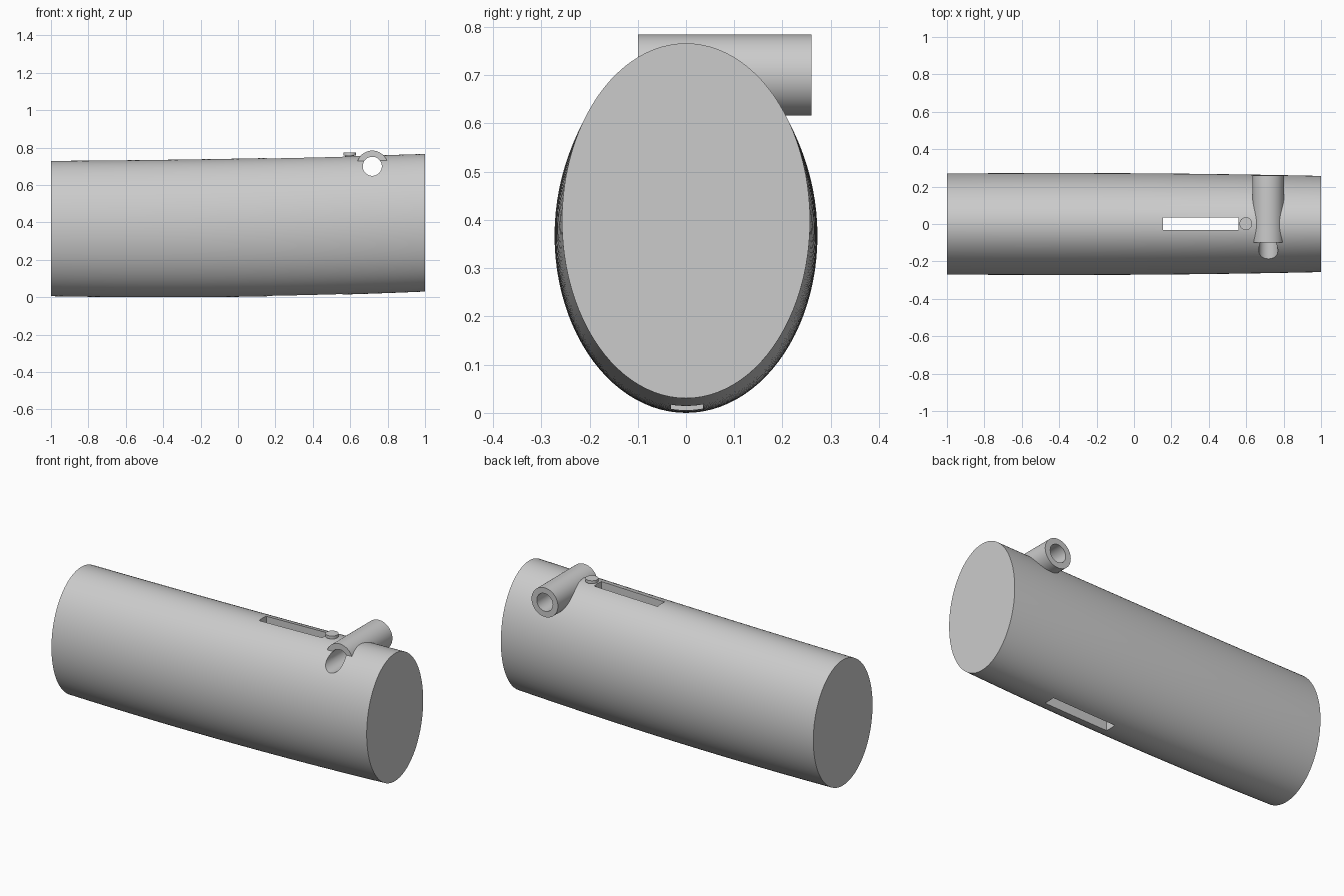
import bpy, bmesh, math
from mathutils import Matrix

default = bpy.data.objects.get("Cube")
if default:
    bpy.data.objects.remove(default, do_unlink=True)

grey = bpy.data.materials.new("plain grey")
grey.use_nodes = True
colour = (0.6, 0.6, 0.6, 1)
grey.diffuse_color = colour
grey.node_tree.nodes["Principled BSDF"].inputs["Base Color"].default_value = colour


def make(name, bm):
    bmesh.ops.recalc_face_normals(bm, faces=bm.faces)
    mesh = bpy.data.meshes.new(name)
    bm.to_mesh(mesh)
    bm.free()
    mesh.materials.append(grey)
    obj = bpy.data.objects.new(name, mesh)
    bpy.context.scene.collection.objects.link(obj)
    return obj


def cylinder(name, radius, depth, matrix, sides=64):
    bm = bmesh.new()
    bmesh.ops.create_cone(bm, cap_ends=True, segments=sides, radius1=radius,
                          radius2=radius, depth=depth, matrix=matrix)
    return make(name, bm)


def activate(obj):
    bpy.ops.object.select_all(action='DESELECT')
    obj.select_set(True)
    bpy.context.view_layer.objects.active = obj


def cut(obj, cutter):
    cutter.hide_render = True
    mod = obj.modifiers.new("cut", 'BOOLEAN')
    mod.operation = 'DIFFERENCE'
    mod.solver = 'EXACT'
    mod.object = cutter
    activate(obj)
    bpy.ops.object.modifier_apply(modifier=mod.name)


# Body: ellipses lofted along x with gently curving top, bottom and sides
def station(x):
    top = 0.741 + 0.0185 * x + 0.0065 * x * x
    bottom = 0.0155 * (x + 0.4) ** 2
    half_width = 0.2725 - 0.0079 * (x + 0.4) ** 2
    return half_width, (top + bottom) / 2, (top - bottom) / 2


SIDES, STEPS = 96, 20
bm = bmesh.new()
rings = []
for i in range(STEPS + 1):
    x = -1 + 2 * i / STEPS
    width, mid, height = station(x)
    angles = [2 * math.pi * k / SIDES for k in range(SIDES)]
    rings.append([bm.verts.new((x, width * math.cos(a), mid + height * math.sin(a)))
                  for a in angles])
for near, far in zip(rings, rings[1:]):
    for k in range(SIDES):
        n = (k + 1) % SIDES
        bm.faces.new((near[k], near[n], far[n], far[k]))
bm.faces.new(rings[0])
bm.faces.new(rings[-1])
body = make("body", bm)

# Narrow slot right through the body
bm = bmesh.new()
bmesh.ops.create_cube(bm, size=1, matrix=Matrix.Translation((0.358, 0.002, 0.4))
                      @ Matrix.Diagonal((0.404, 0.066, 1.2, 1)))
slot = make("slot_cutter", bm)

# Cross tube at the top, with its bore running through
turn = Matrix.Rotation(math.pi / 2, 4, 'X')
place = Matrix.Translation((0.718, 0.08, 0.7)) @ turn
tube = cylinder("cross_tube", 0.084, 0.36, place)
bore = cylinder("bore_cutter", 0.051, 0.8, place)

cut(body, slot)
cut(body, bore)
cut(tube, bore)
for helper in (slot, bore):
    bpy.data.objects.remove(helper, do_unlink=True)

# Button on a short stem beside the slot
button = cylinder("button", 0.034, 0.017, Matrix.Translation((0.598, 0.002, 0.765)), 48)
stem = cylinder("button_stem", 0.022, 0.06, Matrix.Translation((0.598, 0.002, 0.73)), 32)

for part in (body, tube, button, stem):
    activate(part)
    bpy.ops.object.shade_smooth_by_angle(angle=math.radians(30))
